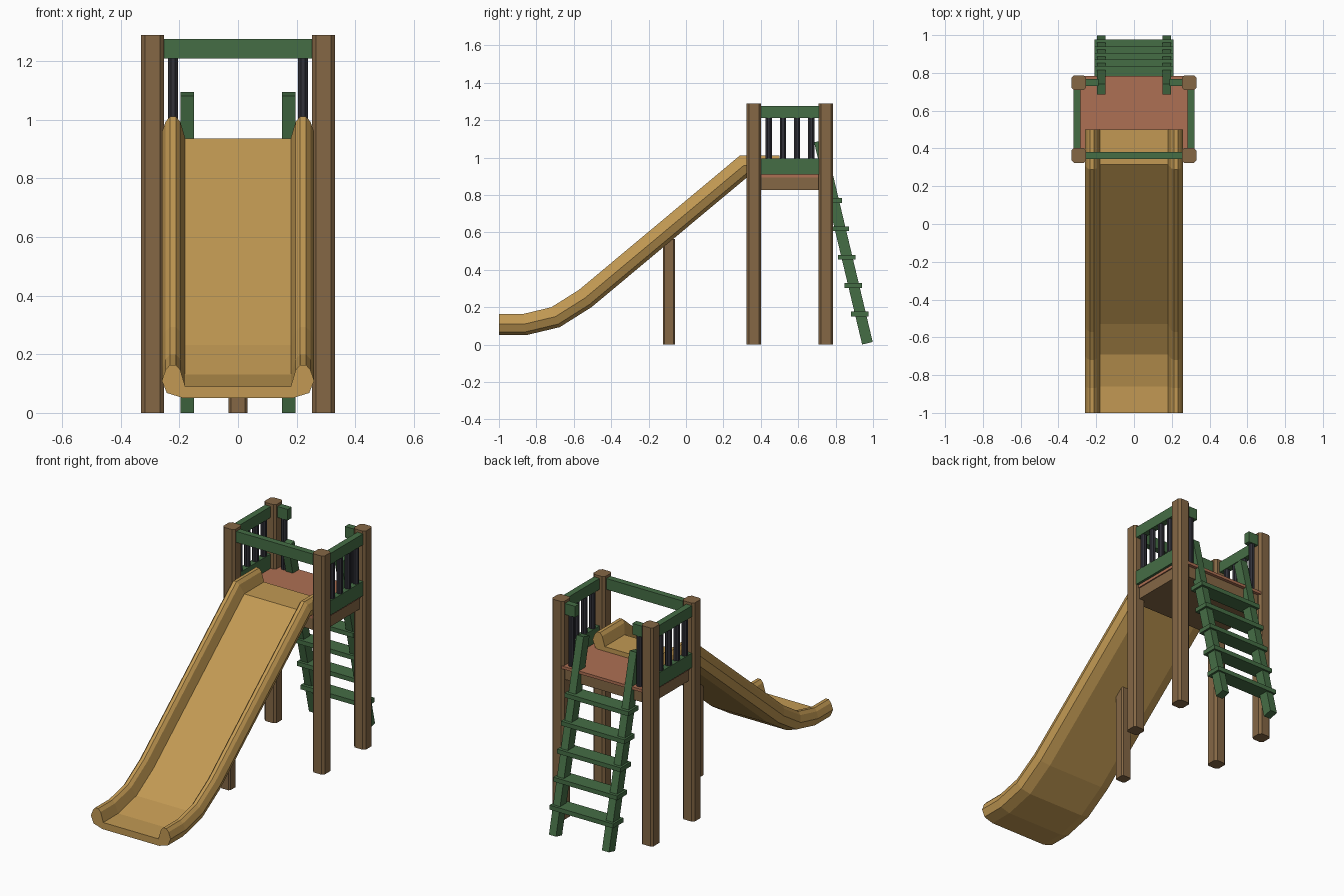
import bpy, bmesh, math
from mathutils import Vector, Matrix

if "Cube" in bpy.data.objects:
    bpy.data.objects.remove(bpy.data.objects["Cube"])


def material(name, srgb):
    m = bpy.data.materials.new(name)
    lin = [c / 12.92 if c <= 0.04045 else ((c + 0.055) / 1.055) ** 2.4 for c in srgb]
    m.diffuse_color = (*lin, 1)
    m.use_nodes = True
    m.node_tree.nodes["Principled BSDF"].inputs["Base Color"].default_value = m.diffuse_color
    return m


WOOD = material("brown wood", (0.52, 0.405, 0.27))
GREEN = material("green paint", (0.27, 0.43, 0.27))
RED = material("terracotta deck", (0.68, 0.44, 0.325))
DARK = material("dark metal", (0.19, 0.19, 0.22))
TAN = material("tan plastic", (0.76, 0.60, 0.325))


def finish(name, bm, mat):
    bmesh.ops.recalc_face_normals(bm, faces=bm.faces)
    me = bpy.data.meshes.new(name)
    bm.to_mesh(me)
    bm.free()
    me.materials.append(mat)
    ob = bpy.data.objects.new(name, me)
    bpy.context.collection.objects.link(ob)
    return ob


def box(name, x, y, z, mat):
    """Box from (min, max) ranges."""
    bm = bmesh.new()
    bmesh.ops.create_cube(bm, size=1)
    for v in bm.verts:
        v.co = [(a + b) / 2 + c * (b - a) for (a, b), c in zip((x, y, z), v.co)]
    return finish(name, bm, mat)


def prism(name, outline, z0, z1, mat):
    bm = bmesh.new()
    lo = [bm.verts.new((x, y, z0)) for x, y in outline]
    hi = [bm.verts.new((x, y, z1)) for x, y in outline]
    bm.faces.new(lo)
    bm.faces.new(hi)
    n = len(lo)
    for i in range(n):
        j = (i + 1) % n
        bm.faces.new((lo[i], lo[j], hi[j], hi[i]))
    return finish(name, bm, mat)


def post(name, cx, cy, half, chamfer, top):
    h, k = half, half - chamfer
    pts = [(h, -k), (h, k), (k, h), (-k, h), (-h, k), (-h, -k), (-k, -h), (k, -h)]
    prism(name, [(cx + x, cy + y) for x, y in pts], 0, top, WOOD)


def baluster(name, cx, cy):
    pts = [(cx + 0.018 * math.cos(a), cy + 0.018 * math.sin(a))
           for a in (math.pi / 8 + i * math.pi / 4 for i in range(8))]
    prism(name, pts, 0.91, 1.22, DARK)


# Corner posts and slide support
for sx in (-1, 1):
    for y in (0.363, 0.748):
        post("corner_post", sx * 0.292, y, 0.039, 0.013, 1.29)
post("slide_support", 0, -0.092, 0.032, 0.008, 0.565)

# Deck and the frame beneath it
box("deck", (-0.305, 0.305), (0.345, 0.784), (0.893, 0.91), RED)
box("deck_frame", (-0.298, 0.298), (0.35, 0.765), (0.825, 0.893), WOOD)

# Railings
box("front_rail", (-0.27, 0.27), (0.345, 0.382), (1.21, 1.275), GREEN)
for s in (-1, 1):
    sx = tuple(sorted((s * 0.283, s * 0.32)))
    box("side_top_rail", sx, (0.38, 0.73), (1.21, 1.275), GREEN)
    box("side_low_rail", sx, (0.38, 0.73), (0.91, 0.995), GREEN)
    for i in range(4):
        baluster("side_baluster", s * 0.3015, 0.443 + i * 0.0755)
    box("back_rail_stub", tuple(sorted((s * 0.187, s * 0.27))), (0.73, 0.768), (1.21, 1.275), GREEN)
    baluster("back_baluster", s * 0.222, 0.749)

# Ladder side rails, tilted
low, high = Vector((0, 0.970, 0.007)), Vector((0, 0.713, 1.088))
axis = (high - low).normalized()
tilt = Matrix.Rotation(math.atan2(-axis.y, axis.z), 4, 'X')
for s in (-1, 1):
    bm = bmesh.new()
    bmesh.ops.create_cube(bm, size=1)
    bmesh.ops.scale(bm, vec=(0.046, 0.058, (high - low).length), verts=bm.verts)
    mid = (low + high) / 2 + Vector((s * 0.173, 0, 0))
    bmesh.ops.transform(bm, matrix=Matrix.Translation(mid) @ tilt, verts=bm.verts)
    finish("ladder_side", bm, GREEN)

# Ladder rungs
for i in range(5):
    y, z = 0.929 - i * 0.0352, 0.163 + i * 0.152
    box("ladder_rung", (-0.208, 0.208), (y - 0.047, y + 0.047), (z - 0.013, z + 0.013), GREEN)

# Slide: trough cross-section swept along a mitred path (y, z of the underside)
half = [(0.185, 0.0), (0.243, 0.018), (0.26, 0.06), (0.247, 0.097),
        (0.232, 0.114), (0.212, 0.114), (0.197, 0.097), (0.18, 0.04)]
section = half + [(-x, h) for x, h in reversed(half)]
path = [Vector(p) for p in ((-1, 0.05), (-0.855, 0.05), (-0.675, 0.093),
                            (-0.505, 0.20), (0.33, 0.897), (0.5, 0.897))]
bm = bmesh.new()
rings = []
for i, p in enumerate(path):
    d0 = (p - path[i - 1]).normalized() if i else None
    d1 = (path[i + 1] - p).normalized() if i < len(path) - 1 else d0
    d0 = d0 or d1
    t = (d0 + d1).normalized()
    up = Vector((-t.y, t.x)) / t.dot(d1)
    rings.append([bm.verts.new((x, p.x + up.x * h, p.y + up.y * h)) for x, h in section])
n = len(section)
for a, b in zip(rings, rings[1:]):
    for i in range(n):
        j = (i + 1) % n
        bm.faces.new((a[i], a[j], b[j], b[i]))
bm.faces.new(rings[0])
bm.faces.new(rings[-1])
finish("slide", bm, TAN)
